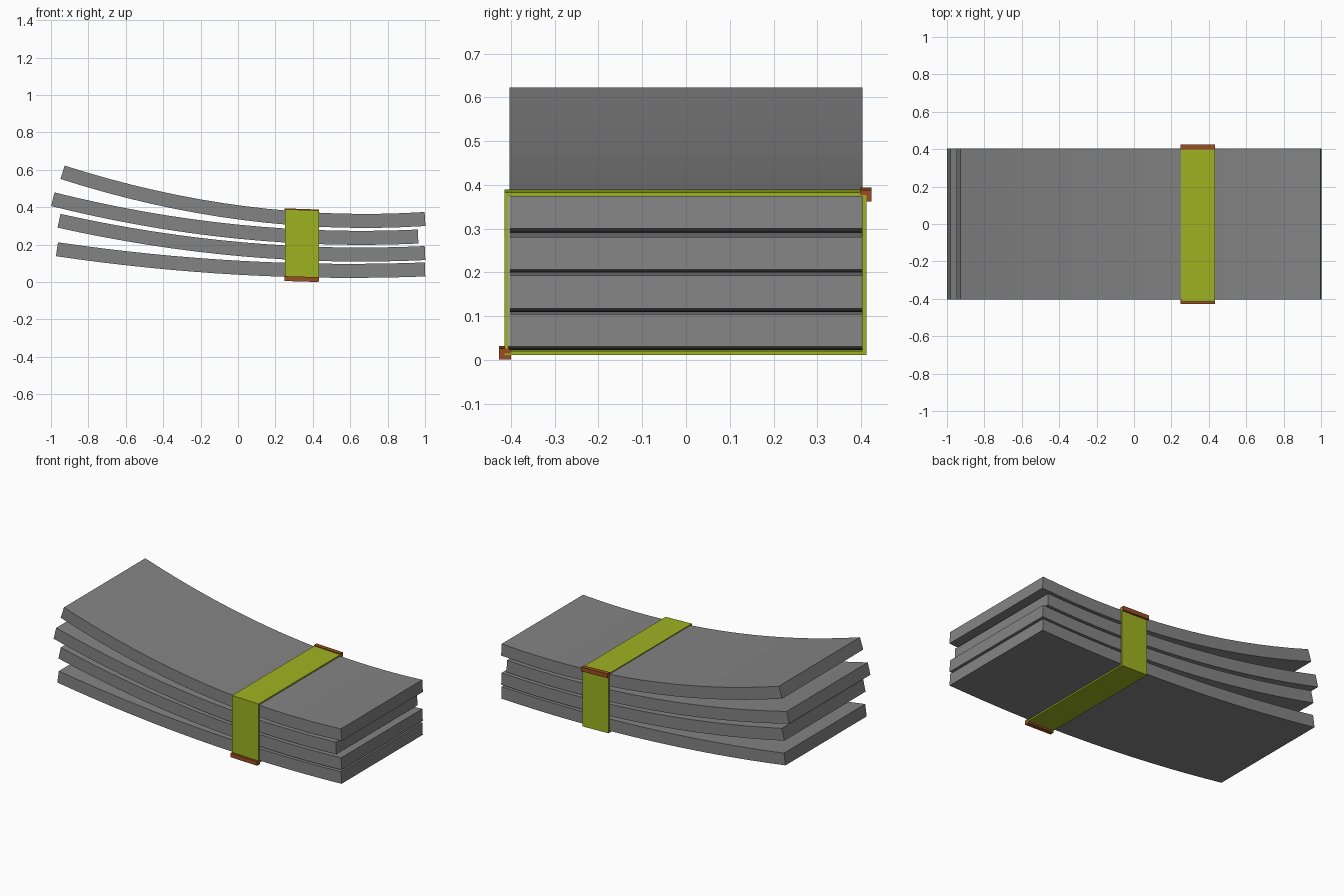
import bpy, bmesh, math
from mathutils import Matrix

if "Cube" in bpy.data.objects:
    bpy.data.objects.remove(bpy.data.objects["Cube"])


def material(name, color):
    m = bpy.data.materials.new(name)
    m.diffuse_color = color
    m.use_nodes = True
    m.node_tree.nodes["Principled BSDF"].inputs["Base Color"].default_value = m.diffuse_color
    return m


def add_object(name, bm, mat):
    bmesh.ops.recalc_face_normals(bm, faces=bm.faces)
    mesh = bpy.data.meshes.new(name)
    bm.to_mesh(mesh)
    bm.free()
    obj = bpy.data.objects.new(name, mesh)
    bpy.context.collection.objects.link(obj)
    mesh.materials.append(mat)
    return obj


grey = material("plank_grey", (0.23, 0.23, 0.23, 1))
green = material("strap_green", (0.34, 0.45, 0.016, 1))
brown = material("clip_brown", (0.33, 0.078, 0.016, 1))


def bent_plank(name, x0, x1, low_x, low_z, curve, thick=0.075, half_y=0.403, n=16):
    """Plank whose centre line is a parabola, swept with constant thickness."""
    bm = bmesh.new()
    rings = []
    for i in range(n + 1):
        x = x0 + (x1 - x0) * i / n
        z = low_z + curve * (x - low_x) ** 2
        a = math.atan(2 * curve * (x - low_x))
        ox, oz = -math.sin(a) * thick / 2, math.cos(a) * thick / 2
        rings.append([bm.verts.new((x + s * ox, y, z + s * oz))
                      for s, y in ((-1, -half_y), (-1, half_y), (1, half_y), (1, -half_y))])
    for a, b in zip(rings, rings[1:]):
        for j in range(4):
            k = (j + 1) % 4
            bm.faces.new((a[j], a[k], b[k], b[j]))
    bm.faces.new(rings[0])
    bm.faces.new(rings[-1])
    return add_object(name, bm, grey)


# Stack of four bent planks: start x, end x, lowest x, lowest z, curvature
planks = [
    (-0.968, 1.0, 0.60, 0.060, 0.0470),
    (-0.957, 1.0, 0.66, 0.147, 0.0692),
    (-0.990, 0.963, 0.66, 0.2365, 0.0758),
    (-0.938, 1.0, 0.68, 0.327, 0.0993),
]
for i, p in enumerate(planks):
    bent_plank(f"plank_{i + 1}", *p)

# Strap: thin rectangular band around the stack, slightly tilted
bm = bmesh.new()
loops = []
for x, zb, zt in ((0.25, 0.016, 0.389), (0.432, 0.011, 0.383)):
    for inset in (0, 0.009):
        y0, y1 = -0.415 + inset, 0.412 - inset
        b, t = zb + inset, zt - inset
        loops.append([bm.verts.new((x, y, z))
                      for y, z in ((y0, b), (y1, b), (y1, t), (y0, t))])
for a, b in ((0, 1), (1, 3), (3, 2), (2, 0)):
    for j in range(4):
        k = (j + 1) % 4
        bm.faces.new((loops[a][j], loops[a][k], loops[b][k], loops[b][j]))
add_object("strap", bm, green)

# Clips: small bars on two opposite strap corners
for name, y, z, tilt in (("lower_front_clip", -0.414, 0.016, 1.7),
                         ("upper_back_clip", 0.411, 0.378, 2.0)):
    bm = bmesh.new()
    bmesh.ops.create_cube(bm, size=1, matrix=Matrix.Translation((0.34, y, z))
                          @ Matrix.Rotation(math.radians(tilt), 4, 'Y')
                          @ Matrix.Diagonal((0.184, 0.027, 0.026, 1)))
    add_object(name, bm, brown)
